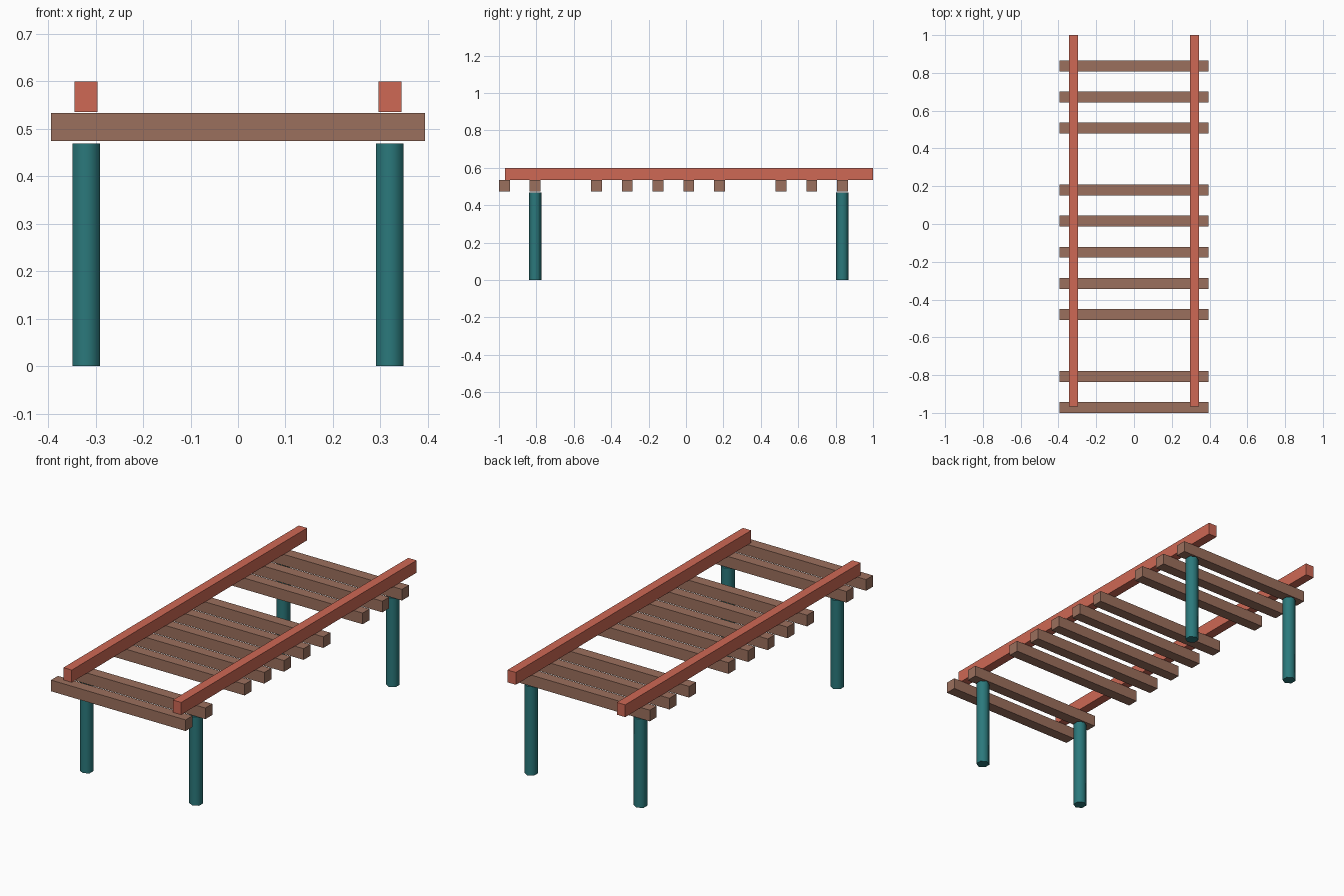
import bpy
import math

if "Cube" in bpy.data.objects:
    bpy.data.objects.remove(bpy.data.objects["Cube"])


def material(name, color):
    mat = bpy.data.materials.new(name)
    mat.diffuse_color = (*color, 1.0)
    mat.use_nodes = True
    mat.node_tree.nodes["Principled BSDF"].inputs["Base Color"].default_value = mat.diffuse_color
    return mat


rail_red = material("rail_red", (0.62, 0.14, 0.09))
plank_brown = material("plank_brown", (0.33, 0.16, 0.11))
post_teal = material("post_teal", (0.024, 0.19, 0.20))


def box(name, center, size, mat):
    bpy.ops.mesh.primitive_cube_add(size=1, location=center)
    obj = bpy.context.object
    obj.name = name
    obj.scale = size
    bpy.ops.object.transform_apply(location=False, rotation=False, scale=True)
    obj.data.materials.append(mat)
    return obj


def post(name, x, y, top, radius, mat):
    bpy.ops.mesh.primitive_cylinder_add(vertices=6, radius=radius, depth=top,
                                        location=(x, y, top / 2))
    obj = bpy.context.object
    obj.name = name
    obj.data.materials.append(mat)
    # Round sides, crisp end caps
    bpy.ops.object.shade_smooth_by_angle(angle=math.radians(65))
    return obj


# Evenly spaced planks, with two missing from the row
FIRST_Y, PITCH = -0.971, 0.1643
MISSING = {2, 8}
for i in range(12):
    if i not in MISSING:
        box(f"plank_{i + 1}", (0, FIRST_Y + i * PITCH, 0.504),
            (0.788, 0.058, 0.059), plank_brown)

# Side rails and support posts, under the second and last planks
for side, sx in (("left", -1), ("right", 1)):
    box(f"{side}_rail", (sx * 0.32, 0.0165, 0.5675), (0.049, 1.967, 0.065), rail_red)
    for end, i in (("front", 1), ("back", 11)):
        post(f"{end}_{side}_post", sx * 0.32, FIRST_Y + i * PITCH, 0.469, 0.0333, post_teal)
